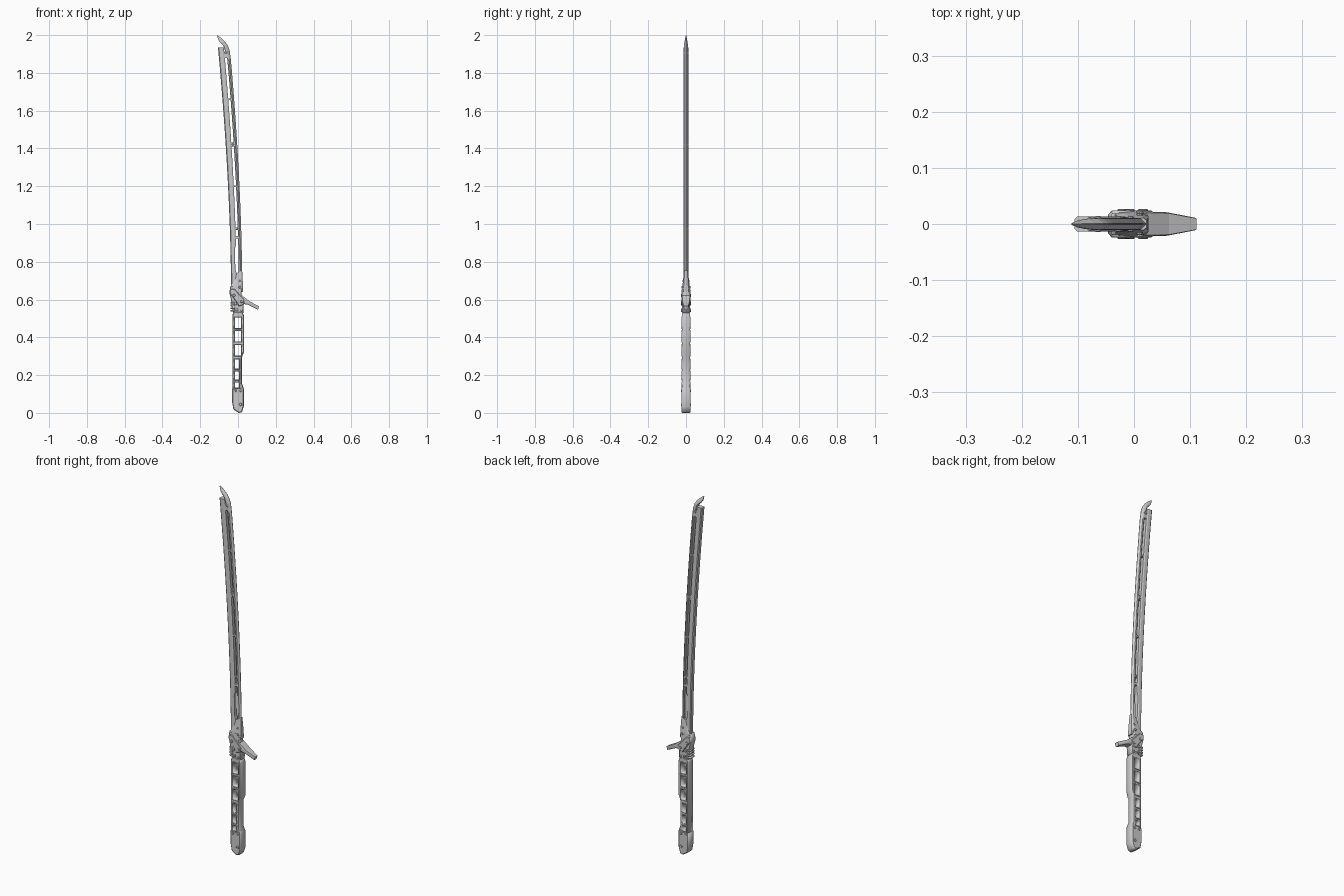
import bpy, bmesh, math
from mathutils import Vector, Matrix


def add_object(name, bm):
    bmesh.ops.recalc_face_normals(bm, faces=bm.faces)
    me = bpy.data.meshes.new(name)
    bm.to_mesh(me)
    bm.free()
    ob = bpy.data.objects.new(name, me)
    bpy.context.collection.objects.link(ob)
    return ob


def loft(name, stations, profile):
    """Stations (a, b, s): xz points a to b, s scales thickness.
    Profile (t, y): half thickness y at fraction t from a to b."""
    ring = profile + [(t, -y) for t, y in reversed(profile)]
    n = len(ring)
    bm = bmesh.new()
    rows = []
    for a, b, s in stations:
        a, b = Vector(a), Vector(b)
        pts = [(a.lerp(b, t), y * s) for t, y in ring]
        rows.append([bm.verts.new((p.x, y, p.y)) for p, y in pts])
    for r0, r1 in zip(rows, rows[1:]):
        for i in range(n):
            j = (i + 1) % n
            bm.faces.new((r0[i], r0[j], r1[j], r1[i]))
    bm.faces.new(rows[0])
    bm.faces.new(rows[-1])
    return add_object(name, bm)


def plate(name, outline, half, chamfer=0.003, holes=()):
    """Chamfered plate in the xz plane, centred on y = 0, with holes."""
    cu = bpy.data.curves.new(name, 'CURVE')
    cu.dimensions = '2D'
    cu.fill_mode = 'BOTH'
    cu.extrude = half - chamfer
    cu.bevel_depth = chamfer
    cu.bevel_resolution = 0
    cu.offset = -chamfer
    for pts in [outline, *holes]:
        sp = cu.splines.new('POLY')
        sp.points.add(len(pts) - 1)
        for p, (x, z) in zip(sp.points, pts):
            p.co = (x, z, 0, 1)
        sp.use_cyclic_u = True
    tmp = bpy.data.objects.new(name + "_curve", cu)
    bpy.context.collection.objects.link(tmp)
    me = bpy.data.meshes.new_from_object(tmp)
    bpy.data.objects.remove(tmp)
    me.transform(Matrix.Rotation(math.pi / 2, 4, 'X'))
    me.name = name
    ob = bpy.data.objects.new(name, me)
    bpy.context.collection.objects.link(ob)
    return ob


def bolt(name, x, z, r, half):
    bm = bmesh.new()
    bmesh.ops.create_cone(bm, cap_ends=True, segments=10, radius1=r, radius2=r, depth=2 * half,
                          matrix=Matrix.Translation((x, 0, z)) @ Matrix.Rotation(math.pi / 2, 4, 'X'))
    caps = [e for e in bm.edges if abs(e.verts[0].co.y - e.verts[1].co.y) < 1e-5]
    bmesh.ops.bevel(bm, geom=caps, offset=r * 0.25, segments=1, affect='EDGES')
    return add_object(name, bm)


def rect(x0, x1, z0, z1):
    return [(x0, z0), (x1, z0), (x1, z1), (x0, z1)]


# curved blade limits
def back_x(z):
    return -0.037 - 0.069 * (max(z - 0.67, 0) / 1.265) ** 1.7


def edge_x(z):
    return 0.022 - 0.064 * (max(z - 0.70, 0) / 1.22) ** 1.7


def across(z, t):
    return (back_x(z) * (1 - t) + edge_x(z) * t, z)


# blade back: thick spine on the concave side
zs = [0.66, 0.74, 0.76, 0.87, 0.89] + [0.89 + (1.935 - 0.89) * i / 14 for i in range(1, 15)]
back = [(across(z, 0), across(z, 0.40 if 0.75 < z < 0.88 else 0.50), 1) for z in zs]
loft("blade_back", back, [(0, 0.009), (0.15, 0.013), (0.75, 0.013), (1, 0.010)])

# cutting edge strip that sweeps into the hooked tip
zs = [0.70 + 1.17 * i / 16 for i in range(17)]
edge = [(across(z, 0.70), across(z, 1), 1) for z in zs]
edge += [((-0.068, 1.915), (-0.044, 1.918), 1), ((-0.078, 1.944), (-0.054, 1.945), 0.95),
         ((-0.092, 1.958), (-0.069, 1.966), 0.8), ((-0.103, 1.972), (-0.088, 1.984), 0.55),
         ((-0.111, 1.995), (-0.109, 2.0), 0.15)]
loft("cutting_edge", edge, [(0, 0.009), (0.15, 0.011), (0.5, 0.010), (1, 0.001)])

# links that bridge the slot, each with a pin
for z, h in [(0.93, 0.012), (0.975, 0.012), (1.20, 0.008), (1.42, 0.022), (1.66, 0.008), (1.895, 0.035)]:
    loft("slot_link", [(across(z - h / 2, 0.44), across(z - h / 2, 0.76), 1),
                       (across(z + h / 2, 0.44), across(z + h / 2, 0.76), 1)],
         [(0, 0.011), (1, 0.011)])
for z in (0.975, 1.42, 1.905):
    x = across(z, 0.62)[0]
    bolt("link_pin", x, z, 0.006, 0.014)

# collar at the blade root, tapering upward into the blade
loft("blade_collar", [((-0.037, 0.64), (0.026, 0.64), 1), ((-0.037, 0.67), (0.026, 0.665), 0.9),
                      ((-0.020, 0.70), (0.025, 0.705), 0.7), ((-0.006, 0.74), (0.022, 0.755), 0.5)],
     [(0, 0.018), (0.2, 0.022), (0.8, 0.022), (1, 0.014)])

# guard body and raised diagonal cheek plate
plate("guard_body", [(-0.04, 0.672), (-0.046, 0.635), (-0.036, 0.595), (-0.034, 0.565), (-0.026, 0.53),
                     (0.03, 0.53), (0.03, 0.60), (0.018, 0.63), (0.024, 0.66), (0, 0.672)], 0.020)
plate("guard_cheek", [(-0.041, 0.655), (-0.043, 0.632), (-0.012, 0.592), (0.004, 0.565), (0.03, 0.572),
                      (0.034, 0.60), (0.006, 0.628), (-0.016, 0.655)], 0.024)

# finger prong
loft("guard_prong", [((0.012, 0.628), (0.0, 0.575), 1), ((0.03, 0.615), (0.028, 0.576), 1),
                     ((0.062, 0.590), (0.05, 0.574), 0.95), ((0.111, 0.565), (0.106, 0.546), 0.5)],
     [(0, 0.020), (0.25, 0.022), (0.75, 0.022), (1, 0.018)])

# ridges behind the guard
for i in range(4):
    z = 0.537 + i * 0.014
    plate("guard_ridge", rect(-0.039, -0.016, z, z + 0.008), 0.022, 0.002)

# handle frame with three wide and three narrow windows
wide = [rect(-0.016, 0.016, z, z + 0.056) for z in (0.304, 0.377, 0.450)]
narrow = [rect(-0.016, 0.005, z, z + h) for z, h in ((0.135, 0.026), (0.177, 0.042), (0.236, 0.046))]
handle = [(-0.024, 0.10), (0.028, 0.10), (0.029, 0.135), (0.021, 0.155), (0.021, 0.295),
          (0.033, 0.325), (0.033, 0.51), (0.024, 0.535), (-0.024, 0.535), (-0.030, 0.515), (-0.030, 0.10)]
plate("handle_frame", handle, 0.022, 0.004, wide + narrow)

# raised rims around the windows
for w in wide + narrow:
    (x0, z0), (x1, z1) = w[0], w[2]
    plate("window_rim", rect(x0 - 0.005, x1 + 0.005, z0 - 0.005, z1 + 0.005), 0.024, 0.0015,
          [rect(x0, x1, z0, z1)])

# pommel
plate("pommel", [(-0.031, 0.128), (-0.031, 0.055), (-0.024, 0.018), (0.004, 0.0), (0.021, 0.004),
                 (0.031, 0.035), (0.031, 0.128), (0.024, 0.142), (0.012, 0.130)], 0.0235, 0.004)

# bolts through pommel, guard and collar
for x, z, r, half in [(-0.014, 0.117, 0.006, 0.027), (0.013, 0.117, 0.006, 0.027), (0.014, 0.045, 0.008, 0.027),
                      (-0.022, 0.622, 0.008, 0.027), (-0.013, 0.578, 0.008, 0.026), (0.018, 0.588, 0.007, 0.027),
                      (-0.006, 0.545, 0.007, 0.027), (0.018, 0.54, 0.006, 0.026),
                      (0.010, 0.665, 0.007, 0.024), (0.010, 0.698, 0.006, 0.019)]:
    bolt("bolt", x, z, r, half)
